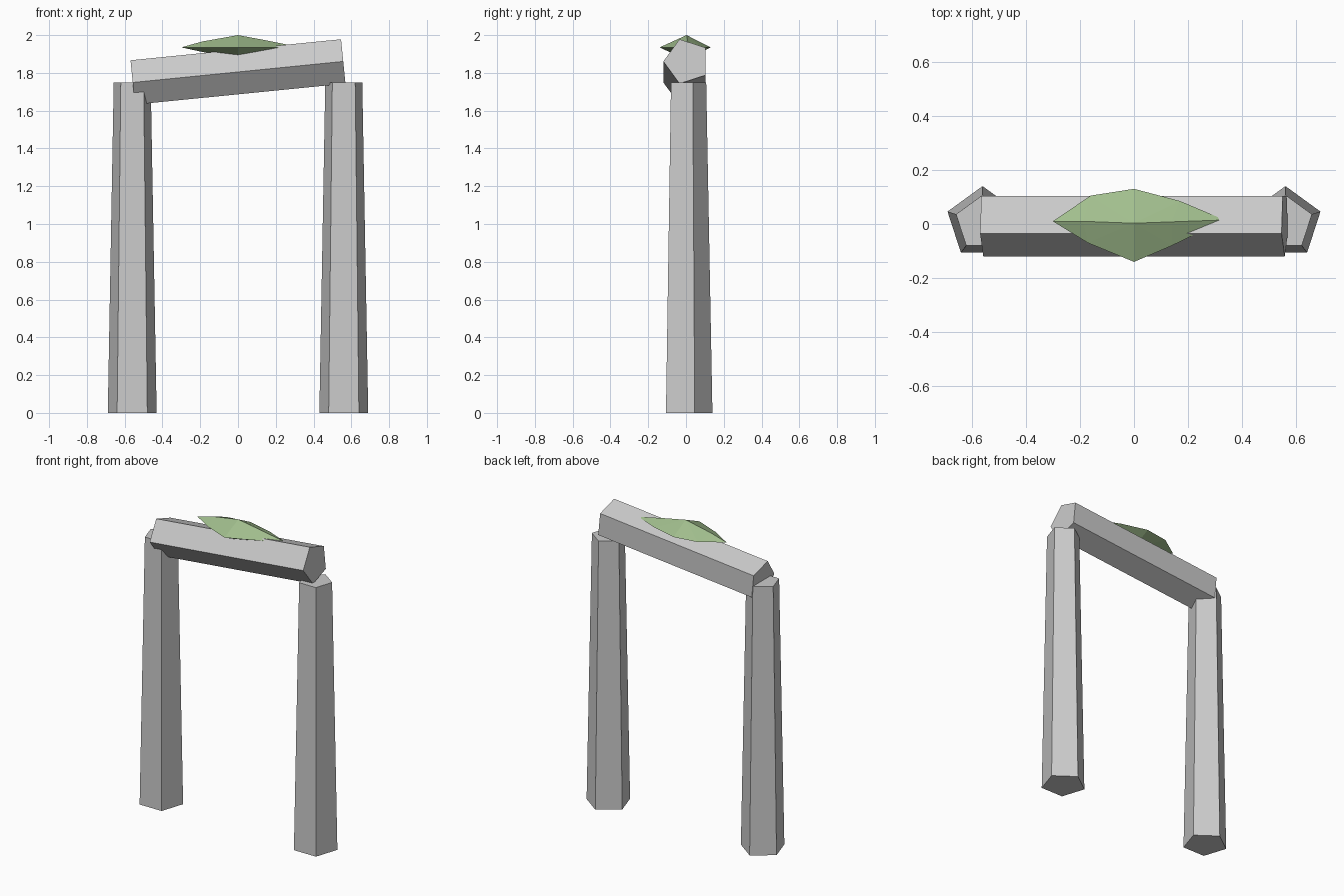
import bpy, bmesh
from math import sin, cos, pi, radians

if "Cube" in bpy.data.objects:
    bpy.data.objects.remove(bpy.data.objects["Cube"])


def finish(name, bm):
    bmesh.ops.recalc_face_normals(bm, faces=bm.faces)
    mesh = bpy.data.meshes.new(name)
    bm.to_mesh(mesh)
    bm.free()
    obj = bpy.data.objects.new(name, mesh)
    bpy.context.collection.objects.link(obj)
    return obj


def pentagon_prism(name, r_start, r_end, z_start, z_end):
    """Five-sided tapered column along z, one corner facing +y."""
    bm = bmesh.new()
    rings = []
    for r, z in ((r_start, z_start), (r_end, z_end)):
        rings.append([bm.verts.new((r * cos(pi / 2 + i * 2 * pi / 5),
                                    r * sin(pi / 2 + i * 2 * pi / 5), z))
                      for i in range(5)])
    low, high = rings
    for i in range(5):
        j = (i + 1) % 5
        bm.faces.new((low[i], low[j], high[j], high[i]))
    bm.faces.new(low[::-1])
    bm.faces.new(high)
    return finish(name, bm)


# Two tapered standing stones
for side, name in ((-1, "left_pillar"), (1, "right_pillar")):
    pillar = pentagon_prism(name, 0.136, 0.103, 0.0, 1.75)
    pillar.location = (side * 0.56, 0.004, 0)

# Tilted lintel: local z runs along x, its corner faces -y
lintel = pentagon_prism("lintel", 0.124, 0.124, -0.56, 0.56)
lintel.rotation_euler = (0, radians(90 - 5.7), pi)
lintel.rotation_euler = (pi, radians(90 - 5.7), 0)
lintel.rotation_euler = (0, radians(90 - 5.7), 0)
lintel.scale = (1, -1, 1)
lintel.data.flip_normals()
lintel.location = (0, 0.004, 1.805)

# Moss clump: faceted lozenge sunk into the lintel
rim = [(-0.30, 0.01), (-0.16, 0.105), (0, 0.13), (0.17, 0.085),
       (0.335, 0.015), (0.14, -0.08), (0, -0.14), (-0.17, -0.07)]
ridge = [(-0.19, 0.01, 1.966), (0, 0.003, 2.0), (0.14, 0.008, 1.974)]
bm = bmesh.new()
for p in [(x, y, 1.935) for x, y in rim] + ridge + [(0, 0, 1.87)]:
    bm.verts.new(p)
bmesh.ops.convex_hull(bm, input=bm.verts)
moss = finish("moss", bm)
green = bpy.data.materials.new("moss_green")
green.diffuse_color = (0.36, 0.52, 0.27, 1)
green.use_nodes = True
green.node_tree.nodes["Principled BSDF"].inputs["Base Color"].default_value = green.diffuse_color
moss.data.materials.append(green)
